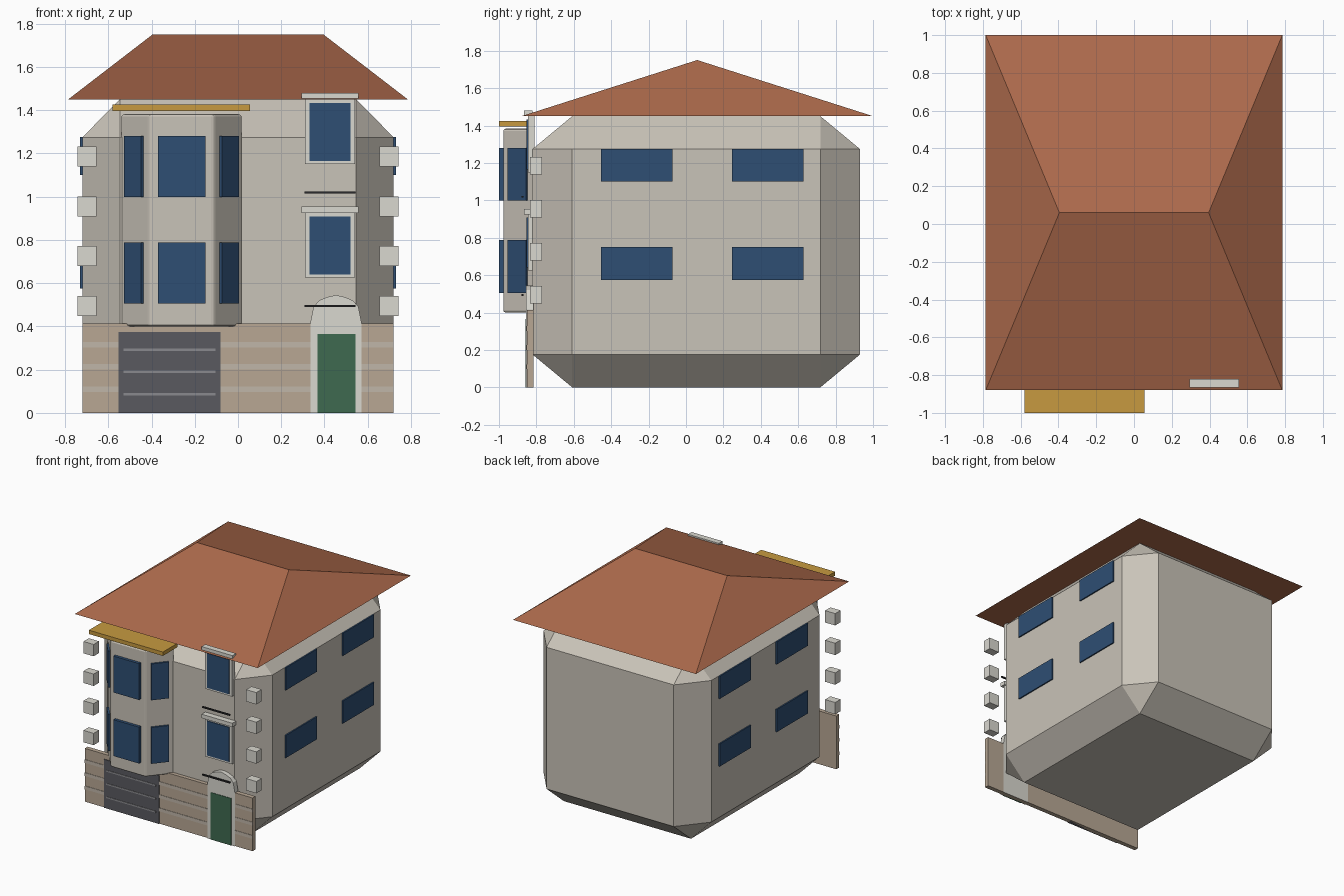
import bpy, bmesh, math
from mathutils import Vector

if "Cube" in bpy.data.objects:
    bpy.data.objects.remove(bpy.data.objects["Cube"])


def material(name, hexcode):
    m = bpy.data.materials.new(name)
    rgb = [int(hexcode[i:i + 2], 16) / 255 for i in (0, 2, 4)]
    m.diffuse_color = [((c + 0.055) / 1.055) ** 2.4 for c in rgb] + [1]
    m.use_nodes = True
    m.node_tree.nodes["Principled BSDF"].inputs["Base Color"].default_value = m.diffuse_color
    return m


WALL = material("wall", "C9C3B8")
ROOF = material("roof", "AD6A4C")
GLASS = material("glass", "2E4E73")
TRIM = material("trim", "DAD8D0")
STONE = material("stone", "B8A794")
BAND = material("band", "C0B6A8")
GOLD = material("gold", "C79A40")
DARK = material("garage_grey", "5A5A60")
SLAT = material("slat", "8A8A8E")
GREEN = material("door_green", "3F6A50")
IRON = material("iron", "2A2A2C")


def finish(name, bm, mat):
    bmesh.ops.recalc_face_normals(bm, faces=bm.faces)
    me = bpy.data.meshes.new(name)
    bm.to_mesh(me)
    bm.free()
    me.materials.append(mat)
    ob = bpy.data.objects.new(name, me)
    bpy.context.collection.objects.link(ob)
    return ob


def box(name, x, y, z, mat, rot=0):
    """Box from (min, max) ranges, optionally turned about its vertical axis."""
    bm = bmesh.new()
    bmesh.ops.create_cube(bm, size=1)
    size = Vector([r[1] - r[0] for r in (x, y, z)])
    bmesh.ops.scale(bm, vec=size, verts=bm.verts)
    ob = finish(name, bm, mat)
    ob.location = [(r[0] + r[1]) / 2 for r in (x, y, z)]
    ob.rotation_euler.z = rot
    return ob


def prism(name, points, offset, mat):
    """Extrude a closed outline of 3D points by a vector."""
    bm = bmesh.new()
    face = bm.faces.new([bm.verts.new(p) for p in points])
    ext = bmesh.ops.extrude_face_region(bm, geom=[face])
    moved = [v for v in ext["geom"] if isinstance(v, bmesh.types.BMVert)]
    bmesh.ops.translate(bm, vec=offset, verts=moved)
    return finish(name, bm, mat)


# House body: unit cube with chamfered edges, stretched to size
bm = bmesh.new()
bmesh.ops.create_cube(bm, size=1)
bmesh.ops.bevel(bm, geom=bm.edges[:], offset=0.121, segments=1, affect='EDGES')
bmesh.ops.scale(bm, vec=(1.44, 1.75, 1.45), verts=bm.verts)
bmesh.ops.translate(bm, vec=(0, 0.055, 0.725), verts=bm.verts)
finish("house_body", bm, WALL)

# Hipped roof
bm = bmesh.new()
e = [bm.verts.new((x, y, 1.45)) for x, y in
     ((-0.785, -0.88), (0.785, -0.88), (0.785, 1), (-0.785, 1))]
r = [bm.verts.new((x, 0.06, 1.75)) for x in (-0.395, 0.395)]
for f in ((e[0], e[1], r[1], r[0]), (e[1], e[2], r[1]), (e[2], e[3], r[0], r[1]),
          (e[3], e[0], r[0]), e[::-1]):
    bm.faces.new(f)
finish("roof", bm, ROOF)

# Ground floor facing with pale bands
box("stone_base", (-0.72, 0.72), (-0.85, -0.815), (0, 0.413), STONE)
for i, z in enumerate((0.11, 0.213, 0.315)):
    box(f"stone_band_{i}", (-0.72, 0.72), (-0.853, -0.84), (z - 0.013, z + 0.013), BAND)

# Garage door with slats
box("garage_door", (-0.552, -0.08), (-0.856, -0.82), (0, 0.375), DARK)
for i, z in enumerate((0.087, 0.19, 0.292)):
    box(f"garage_slat_{i}", (-0.53, -0.105), (-0.859, -0.85), (z - 0.006, z + 0.006), SLAT)

# Front door with arched surround
half = [(0.118, 0), (0.118, 0.42), (0.104, 0.49), (0.078, 0.52), (0.04, 0.536)]
outline = half + [(0, 0.545)] + [(-x, z) for x, z in reversed(half)]
prism("door_surround", [(0.453 + x, -0.855, z) for x, z in outline], (0, 0.04, 0), TRIM)
box("front_door", (0.367, 0.543), (-0.859, -0.83), (0, 0.365), GREEN)

# Bay with softened edges
bay = prism("bay", [(-0.543, -0.815, 0.4), (-0.41, -0.977, 0.4),
                    (-0.112, -0.977, 0.4), (0.021, -0.815, 0.4)], (0, 0, 0.983), WALL)
mod = bay.modifiers.new("soft_edges", 'BEVEL')
mod.width, mod.segments = 0.012, 2
box("bay_canopy", (-0.58, 0.055), (-1.0, -0.82), (1.395, 1.425), GOLD)

# Bay windows on both floors
slope = math.atan2(0.162, 0.133)
for i, (z0, z1) in enumerate(((0.505, 0.787), (0.998, 1.28))):
    box(f"bay_window_{i}", (-0.37, -0.15), (-1.0, -0.97), (z0, z1), GLASS)
    for side, s in (("left", -1), ("right", 1)):
        cx = -0.261 + s * 0.219
        box(f"bay_window_{side}_{i}", (cx - 0.063, cx + 0.063), (-0.909, -0.889),
            (z0, z1), GLASS, s * slope)

# Framed windows, lintels and rails above the front door
for i, dz in enumerate((0, 0.525)):
    box(f"window_frame_{i}", (0.31, 0.54), (-0.846, -0.81), (0.625 + dz, 0.925 + dz), TRIM)
    box(f"window_{i}", (0.33, 0.52), (-0.852, -0.82), (0.64 + dz, 0.908 + dz), GLASS)
    box(f"lintel_{i}", (0.293, 0.557), (-0.865, -0.82), (0.925 + dz, 0.955 + dz), TRIM)
    box(f"window_rail_{i}", (0.307, 0.543), (-0.88, -0.868), (0.489 + dz, 0.499 + dz), IRON)

# Corner blocks and side windows, both sides
for side, s in (("left", -1), ("right", 1)):
    for i in range(4):
        z = 0.495 + 0.23 * i
        box(f"corner_block_{side}_{i}", sorted((s * 0.655, s * 0.742)), (-0.835, -0.77),
            (z - 0.046, z + 0.046), TRIM)
    for j, (z0, z1) in enumerate(((0.575, 0.75), (1.1, 1.275))):
        for k, y0 in enumerate((-0.455, 0.245)):
            box(f"side_window_{side}_{j}{k}", sorted((s * 0.7, s * 0.73)),
                (y0, y0 + 0.383), (z0, z1), GLASS)
